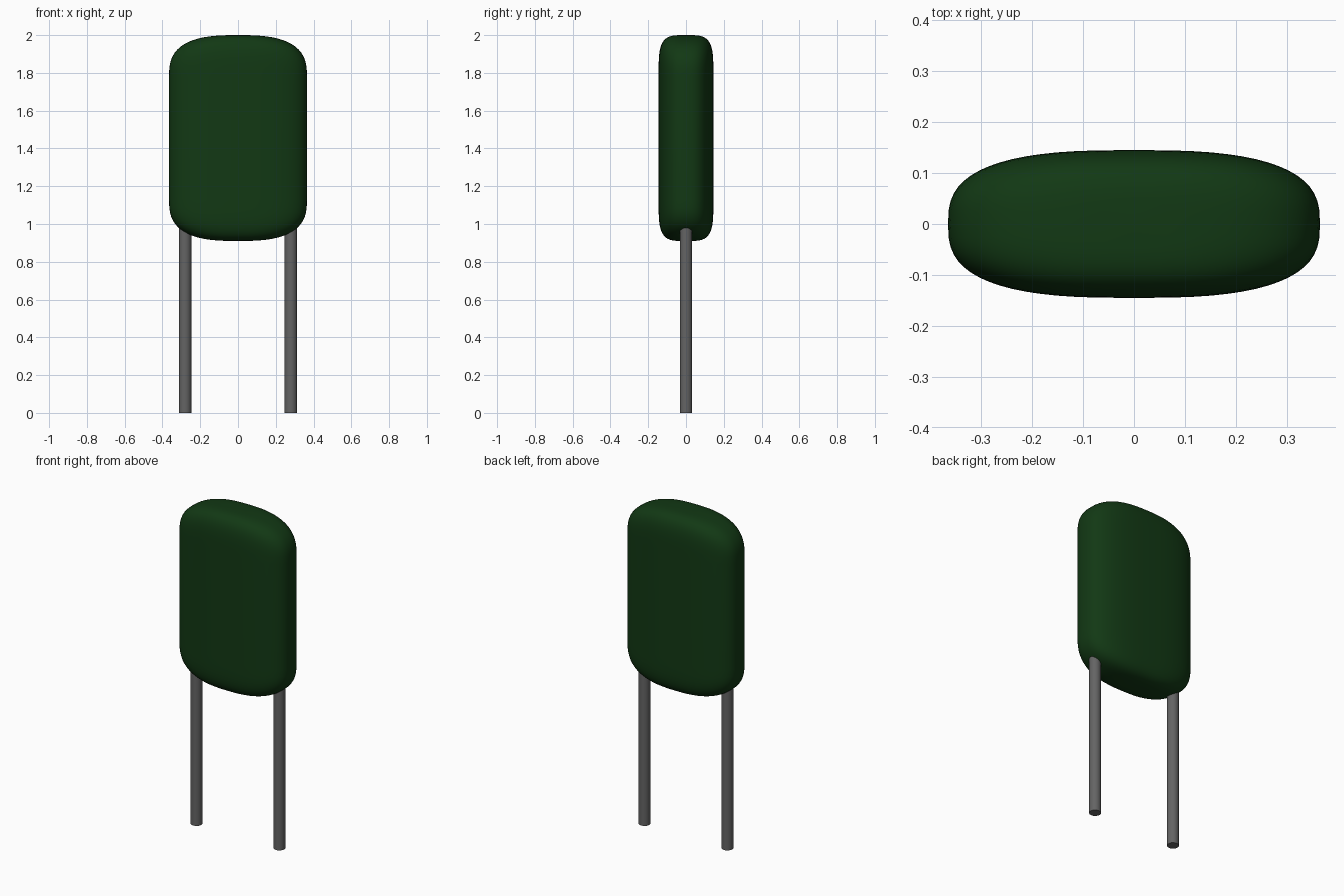
import bpy, bmesh, math

cube = bpy.data.objects.get("Cube")
if cube:
    bpy.data.objects.remove(cube, do_unlink=True)


def material(name, rgb, roughness=0.5):
    m = bpy.data.materials.new(name)
    m.use_nodes = True
    m.diffuse_color = (*rgb, 1)
    bsdf = m.node_tree.nodes["Principled BSDF"]
    bsdf.inputs["Base Color"].default_value = (*rgb, 1)
    bsdf.inputs["Roughness"].default_value = roughness
    return m


green = material("dark green coating", (0.006, 0.04, 0.007))
grey = material("grey metal", (0.127, 0.127, 0.127))


def spow(v, e):
    return math.copysign(abs(v) ** e, v)


# Body: rounded pillow made of superellipse rings, closed at two poles
HALF_X, HALF_Y = 0.365, 0.145
Z_LOW, Z_HIGH, CAP = 0.91, 2.0, 0.22
SIDES, STEPS, POWER = 64, 16, 2.8


def cap_rings():
    """Yield (height fraction, x scale, y scale) from the wall to the pole."""
    for i in range(STEPS):
        t = math.pi / 2 * i / STEPS
        u = math.sin(t) ** (2 / POWER)
        yield u, (1 - u ** POWER) ** (1 / POWER), (1 - u ** 4) ** 0.25


def make_body():
    bm = bmesh.new()
    caps = list(cap_rings())
    levels = [(Z_LOW + CAP * (1 - u), sx, sy) for u, sx, sy in reversed(caps)]
    levels += [(Z_HIGH - CAP * (1 - u), sx, sy) for u, sx, sy in caps]
    rings = []
    for z, sx, sy in levels:
        ring = []
        for k in range(SIDES):
            a = 2 * math.pi * k / SIDES
            ring.append(bm.verts.new((HALF_X * sx * spow(math.cos(a), 2 / POWER),
                                      HALF_Y * sy * spow(math.sin(a), 2 / POWER), z)))
        rings.append(ring)
    low = bm.verts.new((0, 0, Z_LOW))
    high = bm.verts.new((0, 0, Z_HIGH))
    for k in range(SIDES):
        n = (k + 1) % SIDES
        for r, s in zip(rings, rings[1:]):
            bm.faces.new((r[k], r[n], s[n], s[k]))
        bm.faces.new((low, rings[0][n], rings[0][k]))
        bm.faces.new((high, rings[-1][k], rings[-1][n]))
    for f in bm.faces:
        f.smooth = True
    mesh = bpy.data.meshes.new("body")
    bm.to_mesh(mesh)
    bm.free()
    mesh.materials.append(green)
    bpy.context.collection.objects.link(bpy.data.objects.new("body", mesh))


make_body()

# Wire leads, running up into the body
LEAD_TOP = 1.1
for name, x in (("left_lead", 0.28), ("right_lead", -0.28)):
    bpy.ops.mesh.primitive_cylinder_add(vertices=32, radius=0.033, depth=LEAD_TOP,
                                        location=(x, 0, LEAD_TOP / 2))
    lead = bpy.context.object
    lead.name = name
    lead.data.materials.append(grey)
    bpy.ops.object.shade_smooth_by_angle()
